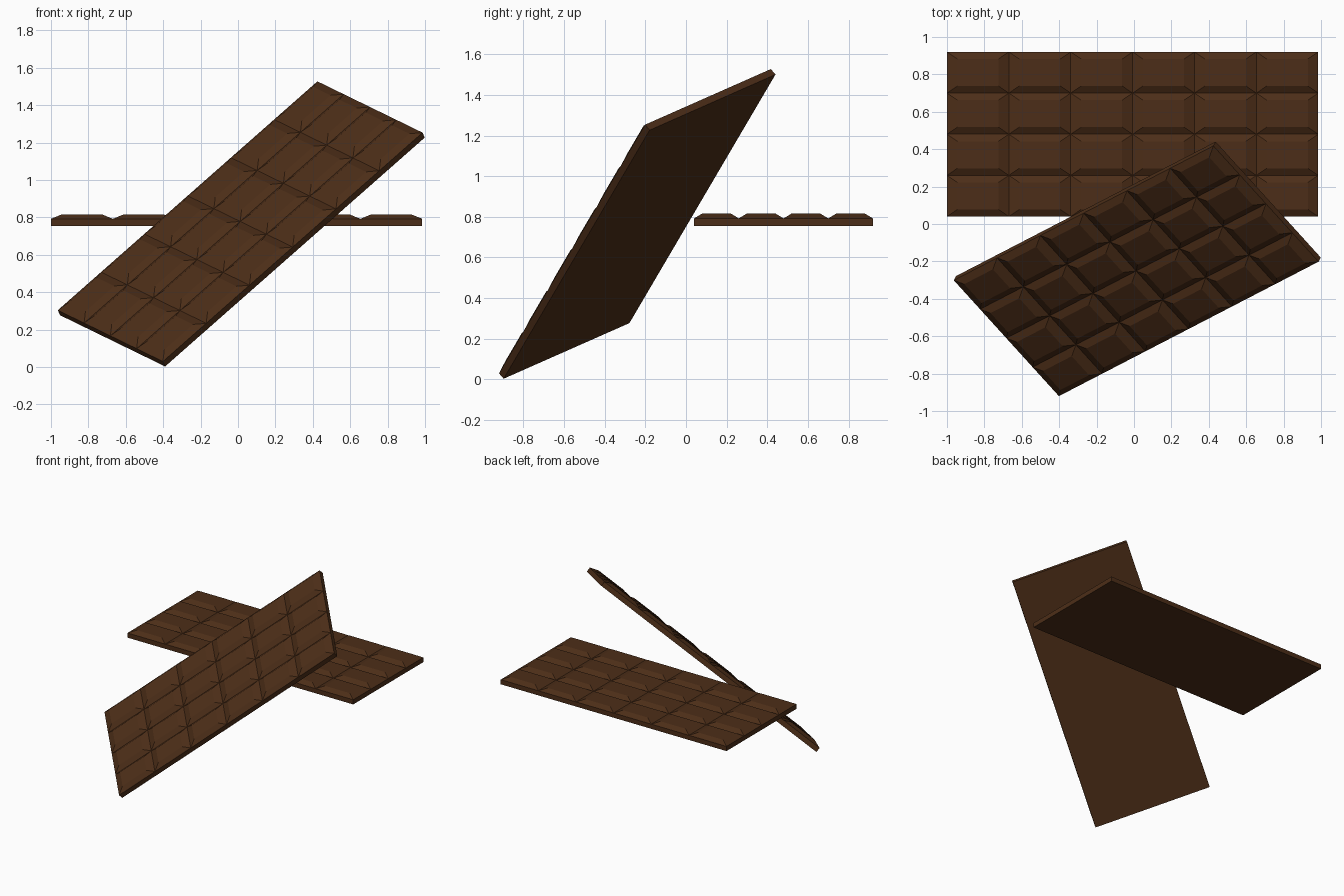
import bpy, bmesh
from mathutils import Matrix, Vector

if "Cube" in bpy.data.objects:
    bpy.data.objects.remove(bpy.data.objects["Cube"])

L, W = 1.985, 0.88            # bar length and width
COLS, ROWS = 6, 4             # squares
SLAB, RISE = 0.037, 0.023     # base thickness, height of squares
INX, INY = 0.056, 0.038       # bevel run on each square

choc = bpy.data.materials.new("dark_chocolate")
choc.diffuse_color = (0.073, 0.027, 0.009, 1)
choc.use_nodes = True
choc.node_tree.nodes["Principled BSDF"].inputs["Base Color"].default_value = choc.diffuse_color


def chocolate_bar(name, matrix):
    bm = bmesh.new()
    # gridded top of the slab
    bmesh.ops.create_grid(bm, x_segments=COLS, y_segments=ROWS, size=0.5)
    bmesh.ops.scale(bm, vec=(L, W, 1), verts=bm.verts)
    bmesh.ops.translate(bm, vec=(0, 0, SLAB / 2), verts=bm.verts)
    tops = bm.faces[:]
    # slab sides and flat underside
    rim = [e for e in bm.edges if e.is_boundary]
    res = bmesh.ops.extrude_edge_only(bm, edges=rim)["geom"]
    bmesh.ops.translate(bm, vec=(0, 0, -SLAB),
                        verts=[g for g in res if isinstance(g, bmesh.types.BMVert)])
    bmesh.ops.holes_fill(bm, edges=[e for e in bm.edges if e.is_boundary], sides=0)
    # raised bevelled squares
    sx, sy = 1 - 2 * INX * COLS / L, 1 - 2 * INY * ROWS / W
    for f in bmesh.ops.extrude_discrete_faces(bm, faces=tops)["faces"]:
        c = f.calc_center_median()
        for v in f.verts:
            d = v.co - c
            v.co = c + Vector((d.x * sx, d.y * sy, RISE))
    bmesh.ops.recalc_face_normals(bm, faces=bm.faces)
    me = bpy.data.meshes.new(name)
    bm.to_mesh(me)
    bm.free()
    me.materials.append(choc)
    ob = bpy.data.objects.new(name, me)
    ob.matrix_world = matrix
    bpy.context.collection.objects.link(ob)


# level bar at the back
chocolate_bar("level_bar", Matrix.Translation((-0.0075, 0.48, 0.755 + SLAB / 2)))

# tilted bar in front: axes along its length, width and thickness
u = Vector((0.70, 0.3624, 0.617)).normalized()
v = Vector((-0.637, 0.705, 0.313))
n = u.cross(v).normalized()
v = n.cross(u)
rot = Matrix((u, v, n)).transposed().to_4x4()
chocolate_bar("tilted_bar", Matrix.Translation((0.0175, -0.24, 0.765)) @ rot)
